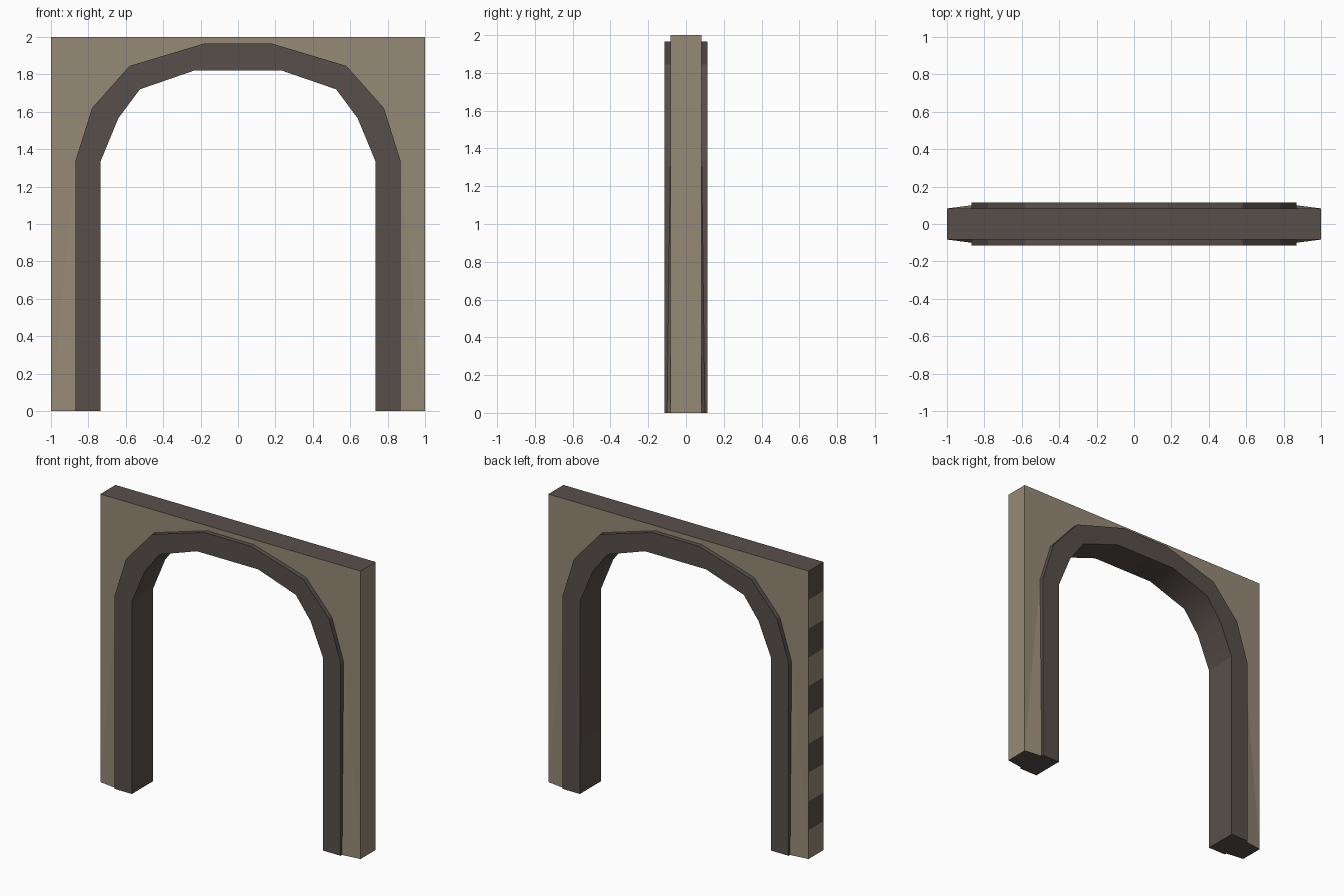
import bpy, bmesh

if "Cube" in bpy.data.objects:
    bpy.data.objects.remove(bpy.data.objects["Cube"])

def material(name, rgb):
    m = bpy.data.materials.new(name)
    lin = [((c / 255 + 0.055) / 1.055) ** 2.4 for c in rgb]
    m.diffuse_color = (*lin, 1)
    m.use_nodes = True
    m.node_tree.nodes["Principled BSDF"].inputs["Base Color"].default_value = m.diffuse_color
    return m

TAN = material("sandy plaster", (150, 138, 118))
DARK = material("dark stone", (88, 79, 75))

def mirrored(half):
    return half + [(-x, z) for x, z in reversed(half)]

# arch outlines in the x-z plane, from the left foot over to the right foot
OUTER = mirrored([(-0.87, 0), (-0.87, 1.335), (-0.78, 1.62), (-0.58, 1.845), (-0.18, 1.965)])
INNER = mirrored([(-0.735, 0), (-0.735, 1.335), (-0.64, 1.565), (-0.525, 1.72), (-0.235, 1.82)])
WALL_Y, FOOT_Y, TRIM_Y = 0.083, 0.1, 0.115

def finish(bm, name):
    bmesh.ops.recalc_face_normals(bm, faces=bm.faces[:])
    me = bpy.data.meshes.new(name)
    bm.to_mesh(me)
    bm.free()
    for m in (TAN, DARK):
        me.materials.append(m)
    ob = bpy.data.objects.new(name, me)
    bpy.context.collection.objects.link(ob)
    return ob

# raised arch trim with its smooth soffit
bm = bmesh.new()
n = len(OUTER)
def ring(pts, y):
    return [bm.verts.new((x, y, z)) for x, z in pts]
of, ob_, inf, inb = ring(OUTER, -TRIM_Y), ring(OUTER, TRIM_Y), ring(INNER, -TRIM_Y), ring(INNER, TRIM_Y)
for i in range(n - 1):
    j = i + 1
    for a, b in ((of, inf), (inb, ob_), (ob_, of)):
        bm.faces.new((a[i], a[j], b[j], b[i]))
    soffit = bm.faces.new((inf[i], inf[j], inb[j], inb[i]))
    soffit.smooth = i > 0
for i in (0, n - 1):
    bm.faces.new((of[i], inf[i], inb[i], ob_[i]))
for f in bm.faces:
    f.material_index = 1
finish(bm, "arch_trim")

# wall panel around the arch, swelling slightly at the feet
bm = bmesh.new()
sides = []
for s in (-1, 1):
    arch = [bm.verts.new((x, s * (FOOT_Y if z == 0 else WALL_Y), z)) for x, z in OUTER]
    left = [bm.verts.new((-1, s * WALL_Y, z)) for z in (0, 1.335, 2)]
    right = [bm.verts.new((1, s * WALL_Y, z)) for z in (0, 1.335, 2)]
    for edge, foot, spring in ((left, arch[0], arch[1]), (right, arch[-1], arch[-2])):
        bm.faces.new((edge[0], foot, spring))
        bm.faces.new((edge[0], spring, edge[1]))
    h = n // 2
    bm.faces.new([left[1]] + arch[1:h] + [left[2]])
    bm.faces.new([right[1]] + arch[n - 2:h - 1:-1] + [right[2]])
    bm.faces.new((left[2], arch[h - 1], arch[h], right[2]))
    sides.append((arch, left, right))
(fa, fl, fr), (ba, bl, br) = sides
for f, b in ((fl, bl), (fr, br)):
    for i in (0, 1):
        bm.faces.new((f[i], f[i + 1], b[i + 1], b[i]))
top = bm.faces.new((fl[2], fr[2], br[2], bl[2]))
feet = [bm.faces.new((fl[0], fa[0], ba[0], bl[0])), bm.faces.new((fr[0], fa[-1], ba[-1], br[0]))]
for f in [top] + feet:
    f.material_index = 1

# striped left end: cut into ten bands, alternate ones dark
def left_end():
    return [f for f in bm.faces if all(v.co.x < -0.999 for v in f.verts)]
for k in range(1, 10):
    faces = left_end()
    geom = faces + list({e for f in faces for e in f.edges}) + list({v for f in faces for v in f.verts})
    bmesh.ops.bisect_plane(bm, geom=geom, plane_co=(0, 0, k * 0.2), plane_no=(0, 0, 1))
for f in left_end():
    f.material_index = int(f.calc_center_median().z / 0.2) % 2
finish(bm, "wall_panel")
